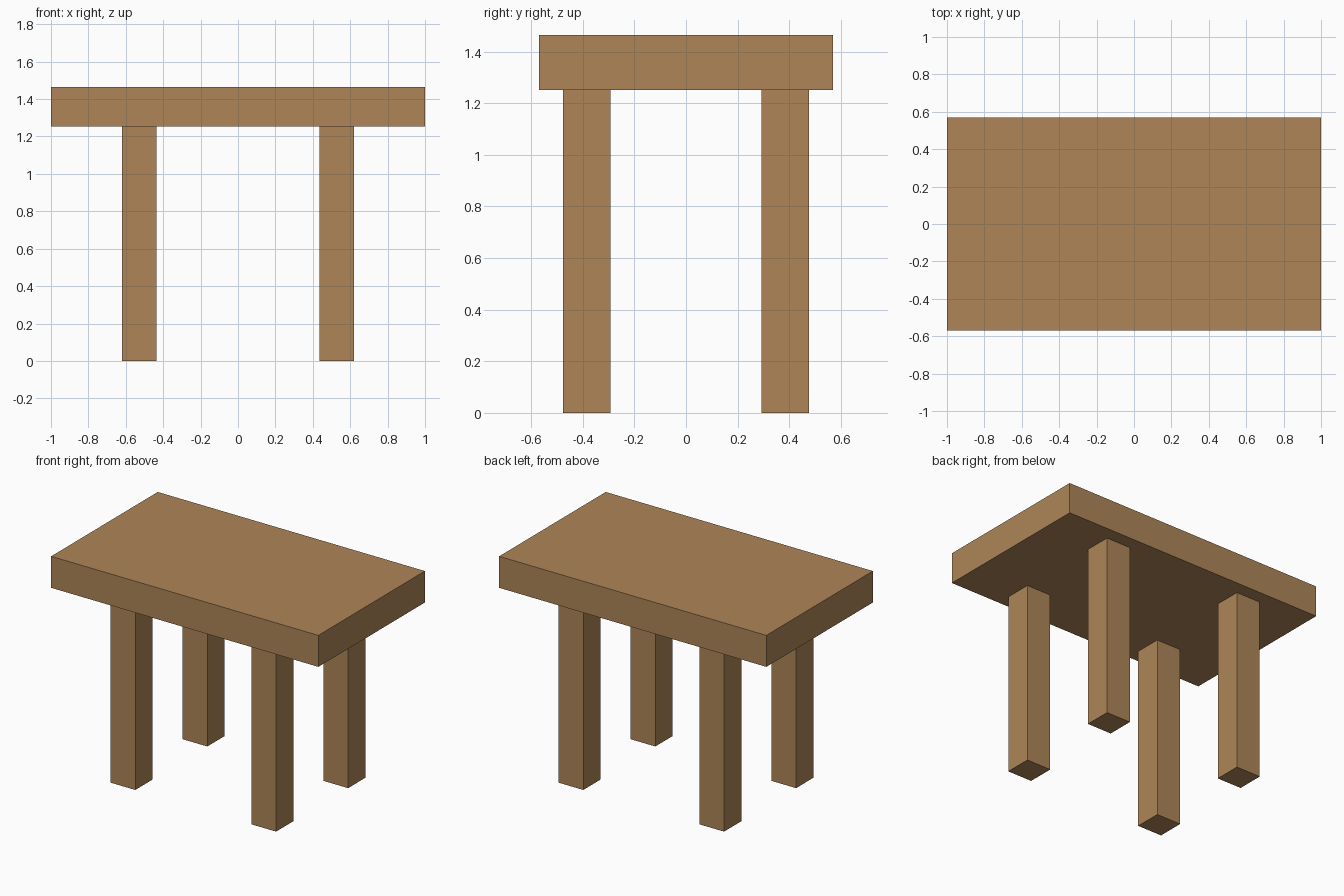
import bpy

if "Cube" in bpy.data.objects:
    bpy.data.objects.remove(bpy.data.objects["Cube"])

# Single wood colour
wood = bpy.data.materials.new("warm_wood")
wood.diffuse_color = (0.42, 0.235, 0.097, 1.0)
wood.use_nodes = True
wood.node_tree.nodes["Principled BSDF"].inputs["Base Color"].default_value = wood.diffuse_color

TOP_Z, UNDERSIDE_Z = 1.465, 1.252
LEG_X, LEG_Y, LEG_WIDTH = 0.527, 0.385, 0.185


def box(name, size, centre):
    bpy.ops.mesh.primitive_cube_add(size=1, location=centre)
    obj = bpy.context.object
    obj.name = name
    obj.scale = size
    bpy.ops.object.transform_apply(location=False, rotation=False, scale=True)
    obj.data.materials.append(wood)
    return obj


# Thick slab top
box("table_top", (2.0, 1.14, TOP_Z - UNDERSIDE_Z),
    (0, 0, (TOP_Z + UNDERSIDE_Z) / 2))

# Four square legs, set in from the corners
for y_name, sy in (("front", -1), ("back", 1)):
    for x_name, sx in (("left", -1), ("right", 1)):
        box(f"{y_name}_{x_name}_leg", (LEG_WIDTH, LEG_WIDTH, UNDERSIDE_Z),
            (sx * LEG_X, sy * LEG_Y, UNDERSIDE_Z / 2))
